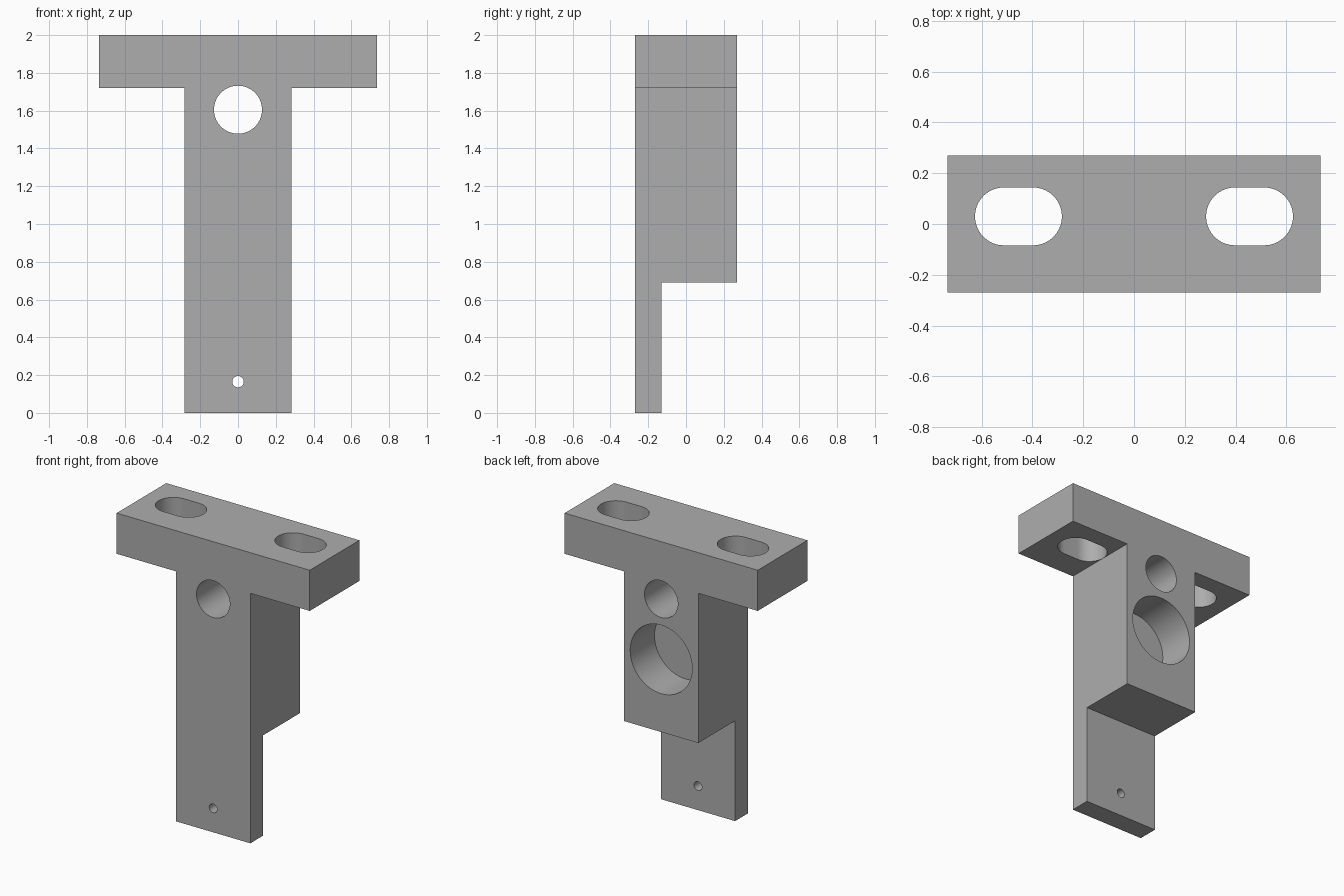
import bpy
import bmesh
import math
from mathutils import Matrix, Vector

cube = bpy.data.objects.get("Cube")
if cube:
    bpy.data.objects.remove(cube, do_unlink=True)

# Main dimensions
HALF_DEPTH = 0.27
PLATE_HALF = 0.735
COLUMN_HALF = 0.283
PLATE_BOTTOM = 1.72
TOP = 2.0
STEP_Z = 0.69
STEP_Y = -0.13
SEGMENTS = 64

grey = bpy.data.materials.new("machined grey")
grey.use_nodes = True
grey.diffuse_color = (0.42, 0.42, 0.42, 1)
grey.node_tree.nodes["Principled BSDF"].inputs["Base Color"].default_value = grey.diffuse_color


def prism(name, outline, extrude):
    """Extrude a closed outline of 3D points into a solid object."""
    bm = bmesh.new()
    face = bm.faces.new([bm.verts.new(p) for p in outline])
    result = bmesh.ops.extrude_face_region(bm, geom=[face])
    moved = [v for v in result["geom"] if isinstance(v, bmesh.types.BMVert)]
    bmesh.ops.translate(bm, verts=moved, vec=extrude)
    bmesh.ops.recalc_face_normals(bm, faces=bm.faces)
    mesh = bpy.data.meshes.new(name)
    bm.to_mesh(mesh)
    bm.free()
    mesh.materials.append(grey)
    obj = bpy.data.objects.new(name, mesh)
    bpy.context.collection.objects.link(obj)
    return obj


def slot(radius, half_straight=0):
    """Outline of a circle, or a round-ended slot along x."""
    points = []
    for side, start in ((1, -math.pi / 2), (-1, math.pi / 2)):
        for i in range(SEGMENTS // 2 + (1 if half_straight else 0)):
            a = start + 2 * math.pi * i / SEGMENTS
            points.append(Vector((side * half_straight + radius * math.cos(a),
                                  radius * math.sin(a), 0)))
    return points


def bore(name, radius, z, y_start, y_end):
    """Round cutter running along y."""
    place = Matrix.Translation((0, y_start, z)) @ Matrix.Rotation(math.pi / 2, 4, "X")
    return prism(name, [place @ p for p in slot(radius)], (0, y_end - y_start, 0))


# T-shaped body
half = [(COLUMN_HALF, 0), (COLUMN_HALF, PLATE_BOTTOM),
        (PLATE_HALF, PLATE_BOTTOM), (PLATE_HALF, TOP)]
profile = half + [(-x, z) for x, z in reversed(half)]
bracket = prism("bracket", [(x, -HALF_DEPTH, z) for x, z in profile],
                (0, 2 * HALF_DEPTH, 0))

# Cutters: rear step, bores and mounting slots
step = [(-1, STEP_Y, -0.2), (1, STEP_Y, -0.2), (1, STEP_Y, STEP_Z), (-1, STEP_Y, STEP_Z)]
cutters = [
    prism("step_cutter", step, (0, 1, 0)),
    bore("upper_hole_cutter", 0.127, 1.605, -0.5, 0.5),
    bore("pin_hole_cutter", 0.03, 0.165, -0.5, 0.5),
    bore("blind_bore_cutter", 0.236, 1.19, 0.005, 0.5),
]
for side, label in ((1, "left"), (-1, "right")):
    outline = [p + Vector((side * 0.455, 0.03, 1.6)) for p in slot(0.114, 0.057)]
    cutters.append(prism(label + "_slot_cutter", outline, (0, 0, 0.6)))

# Cut, bake the result and remove the cutters
for cutter in cutters:
    mod = bracket.modifiers.new(cutter.name, "BOOLEAN")
    mod.operation = "DIFFERENCE"
    mod.solver = "EXACT"
    mod.object = cutter
    cutter.hide_render = True

bpy.ops.object.select_all(action="DESELECT")
bpy.context.view_layer.objects.active = bracket
bracket.select_set(True)
for mod in list(bracket.modifiers):
    bpy.ops.object.modifier_apply(modifier=mod.name)
for cutter in cutters:
    bpy.data.objects.remove(cutter, do_unlink=True)

# Smooth hole walls with crisp edges
bpy.ops.object.shade_smooth_by_angle(angle=math.radians(30))
